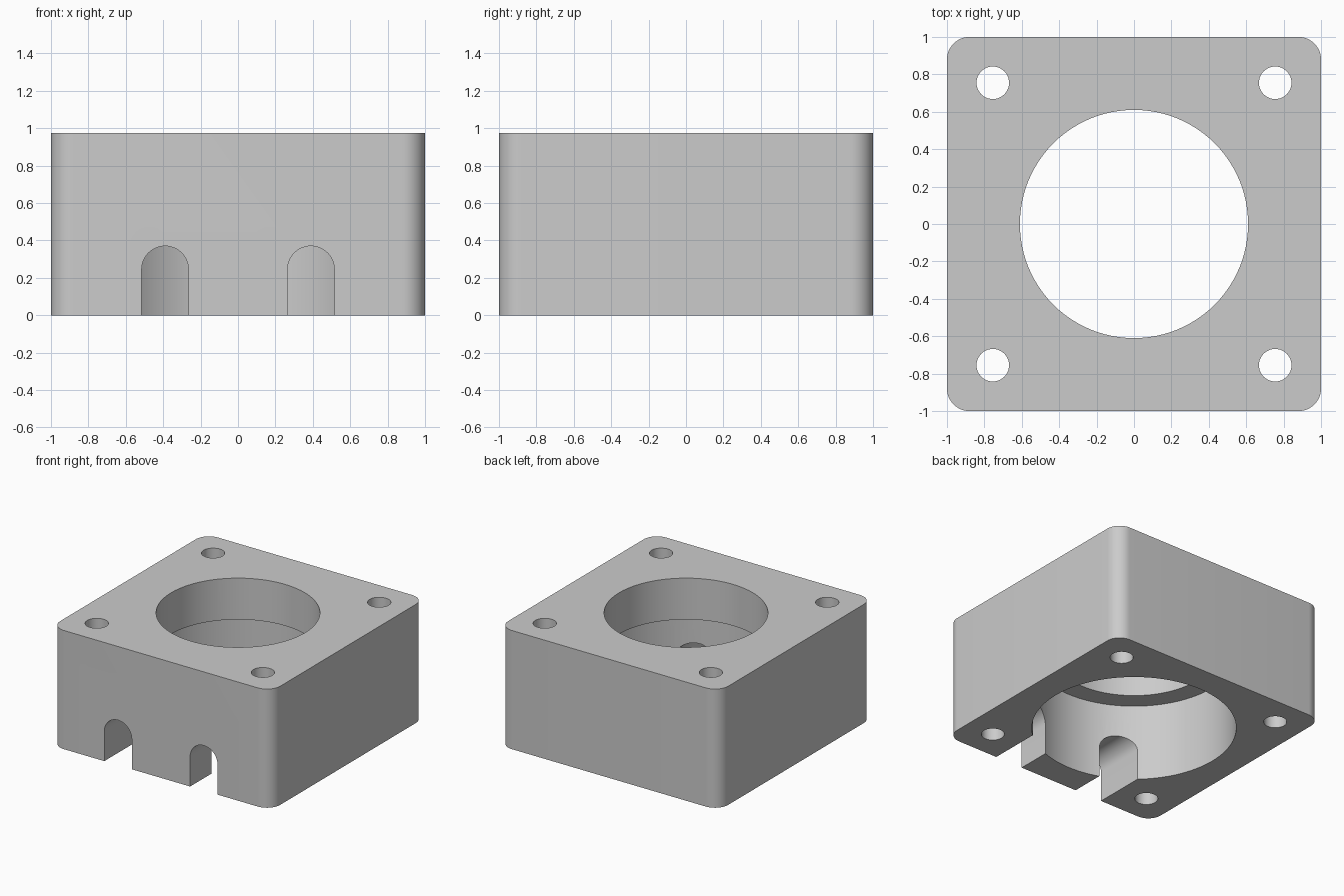
import bpy
import bmesh
from math import cos, sin, pi, radians

cube = bpy.data.objects.get("Cube")
if cube:
    bpy.data.objects.remove(cube, do_unlink=True)

HEIGHT = 0.975
LEDGE = 0.635          # height of the step between the two bores
CORNER = 0.12
HOLE_POS = 0.755
SLOT_X, SLOT_R, SLOT_SPRING = 0.39, 0.125, 0.245

grey = bpy.data.materials.new("light grey")
grey.use_nodes = True
colour = (0.6, 0.6, 0.6, 1)
grey.diffuse_color = colour
grey.node_tree.nodes["Principled BSDF"].inputs["Base Color"].default_value = colour


def arc(cx, cy, r, start, end, n):
    """Points along an arc, both ends included."""
    return [(cx + r * cos(start + (end - start) * i / n),
             cy + r * sin(start + (end - start) * i / n)) for i in range(n + 1)]


def prism(name, profile, place, sweep):
    """Extrude a flat profile; place maps its points into space."""
    bm = bmesh.new()
    face = bm.faces.new([bm.verts.new(place(u, v)) for u, v in profile])
    out = bmesh.ops.extrude_face_region(bm, geom=[face])
    bmesh.ops.translate(bm, vec=sweep,
                        verts=[g for g in out["geom"] if isinstance(g, bmesh.types.BMVert)])
    bmesh.ops.recalc_face_normals(bm, faces=bm.faces)
    mesh = bpy.data.meshes.new(name)
    bm.to_mesh(mesh)
    bm.free()
    mesh.materials.append(grey)
    obj = bpy.data.objects.new(name, mesh)
    bpy.context.collection.objects.link(obj)
    return obj


def bore(name, x, y, r, z0, z1, n):
    return prism(name, arc(x, y, r, 0, 2 * pi, n)[:-1],
                 lambda u, v: (u, v, z0), (0, 0, z1 - z0))


# Square block with rounded upright corners
outline = []
for k, (sx, sy) in enumerate([(1, 1), (-1, 1), (-1, -1), (1, -1)]):
    c = 1 - CORNER
    outline += arc(sx * c, sy * c, CORNER, k * pi / 2, (k + 1) * pi / 2, 12)
housing = prism("housing", outline, lambda u, v: (u, v, 0), (0, 0, HEIGHT))

# Stepped centre bore: wide from below, narrower through the top
cutters = [bore("wide_bore_cutter", 0, 0, 0.77, -0.1, LEDGE, 96),
           bore("top_bore_cutter", 0, 0, 0.61, 0.3, HEIGHT + 0.1, 96)]

for sx in (-1, 1):
    # Corner screw holes
    for sy in (-1, 1):
        cutters.append(bore("screw_hole_cutter", sx * HOLE_POS, sy * HOLE_POS,
                            0.087, -0.1, HEIGHT + 0.1, 40))
    # Arched cable slots through the front wall
    x = sx * SLOT_X
    arch = arc(x, SLOT_SPRING, SLOT_R, 0, pi, 24)
    arch += [(x - SLOT_R, -0.1), (x + SLOT_R, -0.1)]
    cutters.append(prism("cable_slot_cutter", arch,
                         lambda u, v: (u, -1.1, v), (0, 0.7, 0)))

# Cut the openings, then drop the cutters
bpy.ops.object.select_all(action="DESELECT")
bpy.context.view_layer.objects.active = housing
housing.select_set(True)
for cutter in cutters:
    cutter.hide_render = True
    mod = housing.modifiers.new("cut", "BOOLEAN")
    mod.operation = "DIFFERENCE"
    mod.solver = "EXACT"
    mod.object = cutter
    bpy.ops.object.modifier_apply(modifier=mod.name)
    bpy.data.objects.remove(cutter, do_unlink=True)

bpy.ops.object.shade_smooth_by_angle(angle=radians(30))
